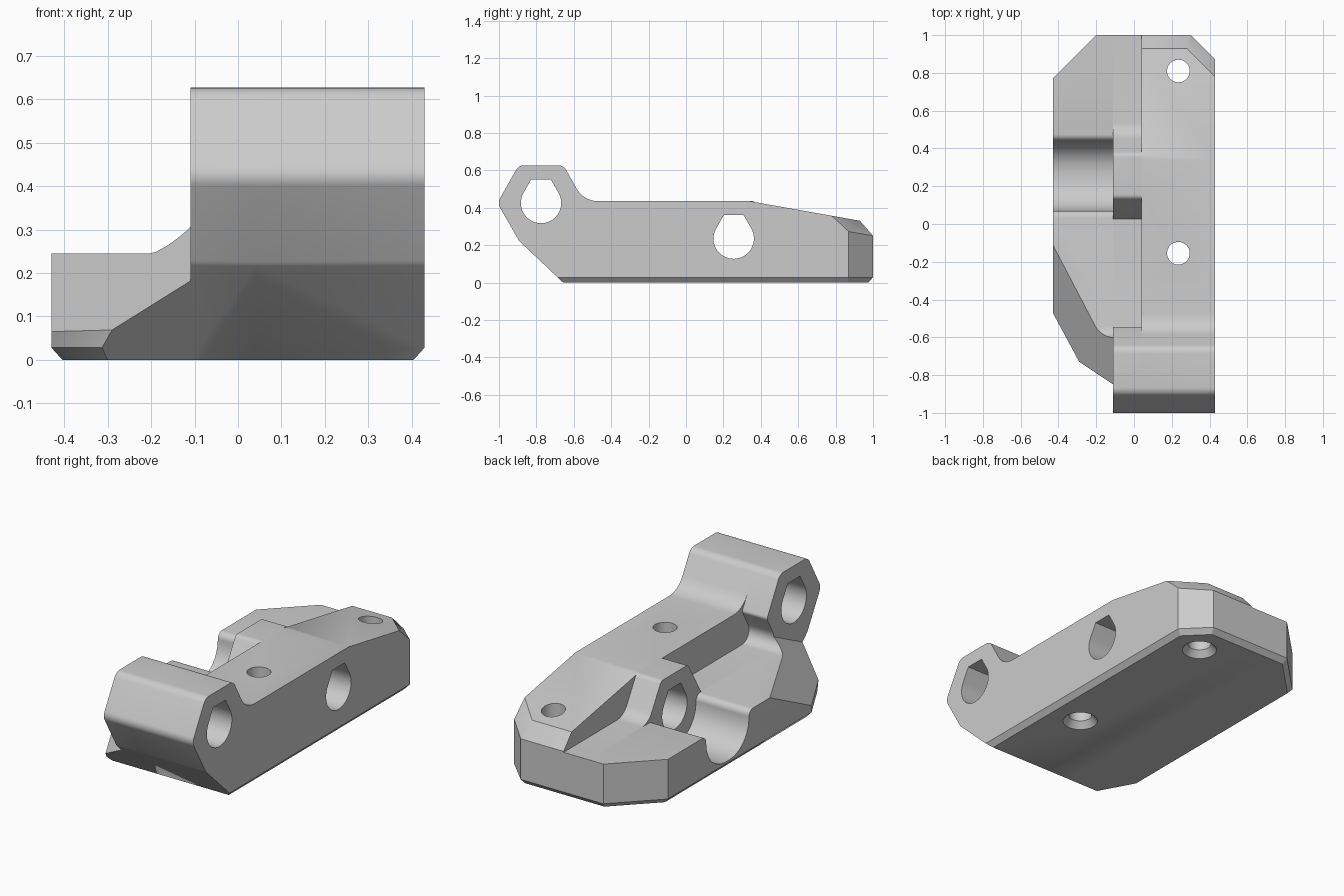
import bpy, bmesh, math
from mathutils import Vector

cube = bpy.data.objects.get("Cube")
if cube:
    bpy.data.objects.remove(cube, do_unlink=True)

grey = bpy.data.materials.new("plain grey")
grey.use_nodes = True
COLOUR = (0.6, 0.6, 0.6, 1)
grey.diffuse_color = COLOUR
grey.node_tree.nodes["Principled BSDF"].inputs["Base Color"].default_value = COLOUR


def to_object(name, bm):
    bmesh.ops.recalc_face_normals(bm, faces=bm.faces)
    mesh = bpy.data.meshes.new(name)
    bm.to_mesh(mesh)
    bm.free()
    mesh.materials.append(grey)
    obj = bpy.data.objects.new(name, mesh)
    bpy.context.collection.objects.link(obj)
    return obj


def rounded(points, steps=6):
    """Replace each (y, z, radius) corner by a tangent arc."""
    out = []
    for i, (y, z, r) in enumerate(points):
        p = Vector((y, z))
        if r == 0:
            out.append(p)
            continue
        a = (Vector(points[i - 1][:2]) - p).normalized()
        b = (Vector(points[(i + 1) % len(points)][:2]) - p).normalized()
        half = a.angle(b) / 2
        centre = p + (a + b).normalized() * r / math.sin(half)
        start = p + a * r / math.tan(half) - centre
        end = p + b * r / math.tan(half) - centre
        sweep = start.angle_signed(end)
        for k in range(steps + 1):
            t = -sweep * k / steps
            c, s = math.cos(t), math.sin(t)
            out.append(centre + Vector((c * start.x - s * start.y, s * start.x + c * start.y)))
    return out


def prism(name, points, x0, x1):
    """Extrude a side profile along x."""
    bm = bmesh.new()
    face = bm.faces.new([bm.verts.new((x0, p[0], p[1])) for p in points])
    new = bmesh.ops.extrude_face_region(bm, geom=[face])["geom"]
    bmesh.ops.translate(bm, vec=(x1 - x0, 0, 0),
                        verts=[v for v in new if isinstance(v, bmesh.types.BMVert)])
    return to_object(name, bm)


def combine(obj, other, operation):
    mod = obj.modifiers.new("combine", 'BOOLEAN')
    mod.operation = operation
    mod.solver = 'EXACT'
    mod.object = other
    bpy.context.view_layer.objects.active = obj
    bpy.ops.object.modifier_apply(modifier=mod.name)
    bpy.data.objects.remove(other, do_unlink=True)


def trim(obj, planes):
    """Keep the part of obj behind every (point, outward normal) plane."""
    bm = bmesh.new()
    bmesh.ops.create_cube(bm, size=6)
    for co, no in planes:
        bmesh.ops.bisect_plane(bm, geom=bm.verts[:] + bm.edges[:] + bm.faces[:],
                               plane_co=co, plane_no=no, clear_outer=True)
        bmesh.ops.holes_fill(bm, edges=[e for e in bm.edges if e.is_boundary], sides=0)
    combine(obj, to_object("envelope", bm), 'INTERSECT')


def plane(a, b, c):
    """Upward-facing plane through three points."""
    a, b, c = Vector(a), Vector(b), Vector(c)
    n = (b - a).cross(c - a).normalized()
    return a, (n if n.z > 0 else -n)


# Shared front end of the profile: hexagonal rod boss and sloped underside
boss = [(-0.655, 0.627, 0.05), (-0.895, 0.627, 0.05), (-1.0085, 0.425, 0.05), (-0.892, 0.222, 0.05)]
base = [(-0.657, 0, 0), (1.1, 0, 0)]
neck = [(-0.645, 0.245, 0.06), (-0.5415, 0.425, 0.02)]

# Tall main block with sloping tail and chamfered rear top edges
body = prism("clamp_body", rounded(
    base + [(1.1, 0.30, 0), (0.34, 0.435, 0), (-0.547, 0.435, 0.13)] + boss), 0.04, 0.5)
trim(body, [plane((0, 0.93, 0.33), (0.2, 0.93, 0.33), (0, 1, 0.25)),
            plane((0.28, 0.93, 0.33), (0.43, 0.78, 0.356), (0.3, 1, 0.25))])

# Middle step carrying both hexagonal bosses
middle = prism("middle_step", rounded(
    base + [(1.1, 0.245, 0), (0.483, 0.245, 0.1), (0.371, 0.435, 0.03),
            (0.139, 0.435, 0.03), (0.027, 0.245, 0)] + neck + boss), -0.11, 0.04)

# Low wing with the round trough, sloped away at the front
wing = prism("low_wing", rounded(
    base + [(1.1, 0.245, 0), (0.44, 0.245, 0.035), (0.44, 0.04, 0.165),
            (0.07, 0.04, 0.165), (0.07, 0.245, 0.035)] + neck
    + [(-0.775, 0.425, 0), (-0.892, 0.222, 0)]), -0.5, -0.11)
trim(wing, [plane((-0.43, -0.11, 0.245), (-0.43, -0.47, 0.065), (-0.2, -0.55, 0.245))])
combine(body, middle, 'UNION')
combine(body, wing, 'UNION')

# Plan outline (counter-clockwise) with a small chamfer along the bottom
outline = [(0.43, -1.2), (0.43, 0.87), (0.3, 1), (-0.2, 1), (-0.43, 0.77), (-0.43, -0.47), (-0.29, -0.73)]
walls = []
for p, q in zip(outline, outline[1:]):
    out = Vector((q[1] - p[1], p[0] - q[0], 0)).normalized()
    foot = Vector((p[0], p[1], 0.028))
    walls += [(foot, out), (foot, (out - Vector((0, 0, 0.9))).normalized())]
trim(body, walls)

# Rod bores with flat-topped teardrop section
for y, z in ((-0.775, 0.425), (0.255, 0.235)):
    r = 0.108
    arc = [math.radians(150 + 240 * k / 32) for k in range(33)]
    section = [(y + r * math.cos(a), z + r * math.sin(a)) for a in arc]
    section += [(y + 0.053, z + 0.125), (y - 0.053, z + 0.125)]
    combine(body, prism("rod_bore", section, -0.6, 0.6), 'DIFFERENCE')

# Screw holes, countersunk underneath
for y in (-0.155, 0.81):
    for r1, r2, z0, z1 in ((0.06, 0.06, -0.1, 0.7), (0.115, 0.06, -0.03, 0.035)):
        bm = bmesh.new()
        bmesh.ops.create_cone(bm, cap_ends=True, segments=32, radius1=r1, radius2=r2, depth=z1 - z0)
        bmesh.ops.translate(bm, verts=bm.verts, vec=(0.235, y, (z0 + z1) / 2))
        combine(body, to_object("screw_hole", bm), 'DIFFERENCE')

# One material slot, smooth curves with sharp edges
body.data.materials.clear()
body.data.materials.append(grey)
bpy.ops.object.select_all(action='DESELECT')
body.select_set(True)
bpy.context.view_layer.objects.active = body
bpy.ops.object.shade_smooth_by_angle(angle=math.radians(30))
